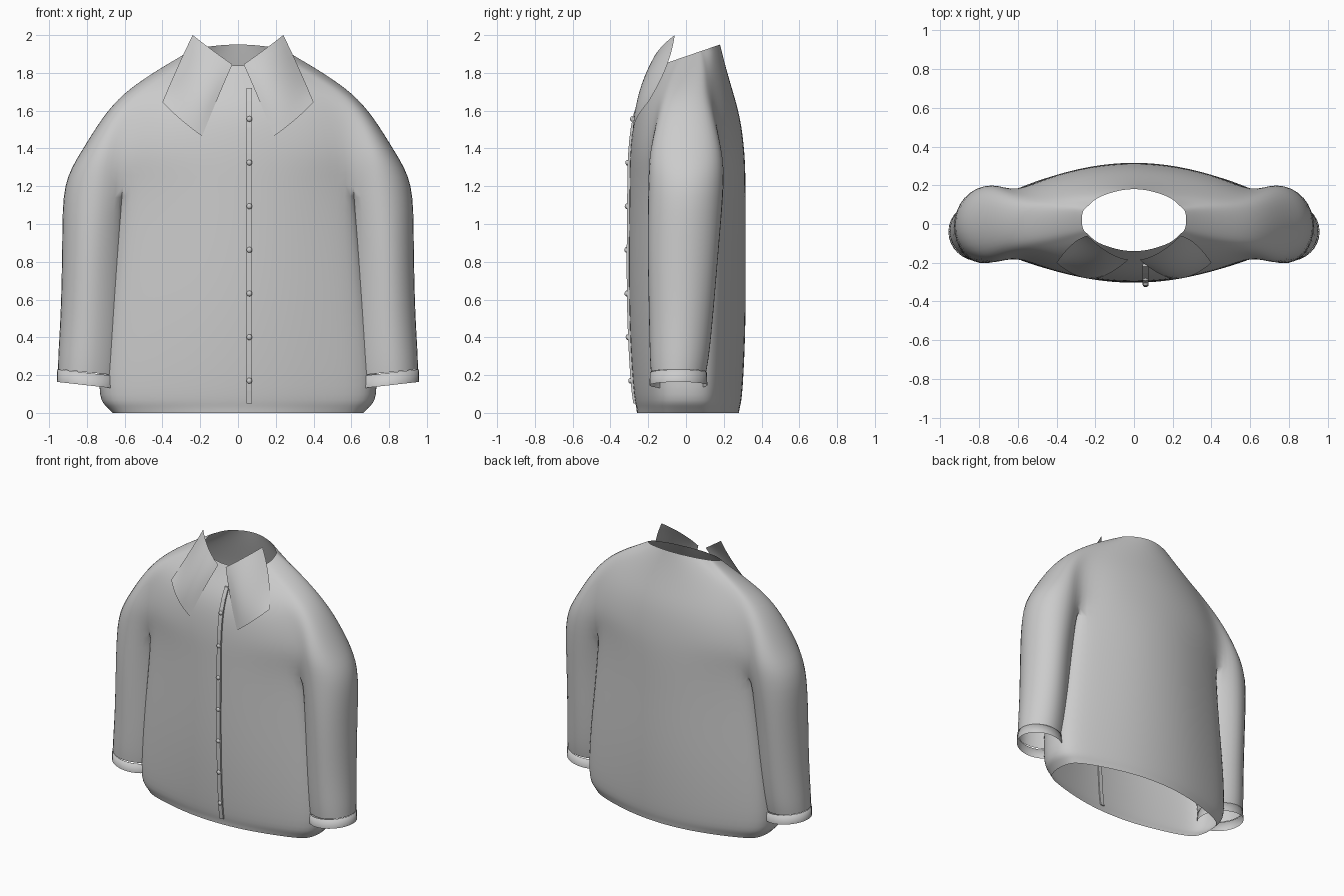
import bpy, bmesh, math
from mathutils import Vector

if "Cube" in bpy.data.objects:
    bpy.data.objects.remove(bpy.data.objects["Cube"])


def make_object(name, bm, mirror=True):
    bmesh.ops.recalc_face_normals(bm, faces=bm.faces)
    me = bpy.data.meshes.new(name)
    bm.to_mesh(me)
    bm.free()
    for p in me.polygons:
        p.use_smooth = True
    ob = bpy.data.objects.new(name, me)
    bpy.context.collection.objects.link(ob)
    if mirror:
        m = ob.modifiers.new("mirror", 'MIRROR')
        m.merge_threshold = 0.0005
    return ob


def bridge(bm, a, b, closed=False):
    n = len(a)
    for i in range(n if closed else n - 1):
        j = (i + 1) % n
        bm.faces.new((a[i], a[j], b[j], b[i]))


def arc(x_end, y_mid, y_end):
    # front or back panel, from the centre line out to the armhole
    return [(x_end * u, y_mid + (y_end - y_mid) * u * u) for u in (0, .37, .72, 1)]


def add_ring(bm, pts, zf, zb, yf, yb):
    return [bm.verts.new((x, y, zf + (zb - zf) * (y - yf) / (yb - yf))) for x, y in pts]


# Shirt body: right half, torso and sleeve in one sheet
bm = bmesh.new()

# Yoke and shoulder rings: z front, z back, y front, y back,
# armhole x, y, sleeve crown x, y, outer x, centre y
yoke = [
    (1.20, 1.20, -.300, .315, .61, .160, .74, .20, .915, 0),
    (1.38, 1.38, -.295, .308, .60, .180, .71, .19, .83, 0),
    (1.55, 1.56, -.275, .285, .55, .165, .64, .15, .72, 0),
    (1.67, 1.71, -.235, .245, .45, .150, .53, .12, .60, 0),
    (1.76, 1.84, -.185, .208, .32, .130, .38, .10, .44, .01),
    (1.84, 1.95, -.140, .180, .20, .107, .24, .07, .27, .02),
]
rings = []
for zf, zb, yf, yb, xn, yn, sx, ys, w, yc in yoke:
    xo = sx + (w - sx) * .72
    pts = arc(xn, yf, yc - yn)
    pts += [(sx, yc - ys), (xo, yc - ys * .7), (w, yc), (xo, yc + ys * .7), (sx, yc + ys)]
    pts += arc(xn, yb, yc + yn)[::-1]
    rings.append(add_ring(bm, pts, zf, zb, yf, yb))
for a, b in zip(rings, rings[1:]):
    bridge(bm, a, b)

# Underarm seam shared by torso and sleeve
first = rings[0]
seam = [bm.verts.new((.61, y, 1.22)) for y in (-.09, 0, .09)]

# Torso below the armpit: z, y front, y back, side panel x, y, half width
prev = first[:4] + seam + first[9:]
for z, yf, yb, xn, yn, w in [
        (.90, -.303, .315, .60, .165, .66), (.50, -.300, .315, .63, .165, .71),
        (.14, -.280, .300, .645, .16, .735), (.04, -.265, .287, .62, .15, .70),
        (0, -.260, .280, .60, .14, .665)]:
    xs = xn + (w - xn) * .8
    pts = arc(xn, yf, -yn) + [(xs, -yn * .55), (w, 0), (xs, yn * .55)] + arc(xn, yb, yn)[::-1]
    ring = add_ring(bm, pts, z, z, yf, yb)
    bridge(bm, prev, ring)
    prev = ring

# Sleeve: z, inner x, outer x, front y, back y
prev = first[3:10] + seam[::-1]
angles = (-140, -90, -45, 0, 45, 90, 140, 160, 180, 200)
for z, x0, x1, y0, y1 in [
        (.90, .60, .93, -.205, .178), (.55, .615, .938, -.198, .148),
        (.32, .63, .95, -.193, .125), (.215, .642, .953, -.187, .108)]:
    cx, cy, rx, ry = (x0 + x1) / 2, (y0 + y1) / 2, (x1 - x0) / 2, (y1 - y0) / 2
    ring = []
    for a in angles:
        c, s = math.cos(math.radians(a)), math.sin(math.radians(a))
        ring.append(bm.verts.new((cx + rx * c, cy + ry * s, z + .016 * c)))
    bridge(bm, prev, ring, True)
    prev = ring

body = make_object("shirt_body", bm)
sub = body.modifiers.new("smooth", 'SUBSURF')
sub.levels = sub.render_levels = 2

# Push the cage out so the smoothed surface passes through the rings
target = [v.co.copy() for v in body.data.vertices]
for _ in range(3):
    dg = bpy.context.evaluated_depsgraph_get()
    ev = body.evaluated_get(dg)
    now = [ev.data.vertices[i].co.copy() for i in range(len(target))]
    for v, t, c in zip(body.data.vertices, target, now):
        d = (t - c) * .8
        if d.length < .1:
            v.co += d
        if t.x == 0:
            v.co.x = 0
    body.data.update()
    body.update_tag()
    bpy.context.view_layer.update()

# Cuffs
bm = bmesh.new()
loops = []
for z, grow in ((.212, 0), (.212, .004), (.146, .006)):
    loop = []
    for i in range(32):
        c, s = math.cos(math.tau * i / 32), math.sin(math.tau * i / 32)
        loop.append(bm.verts.new((.798 + (.155 + grow) * c, -.04 + (.147 + grow) * s, z + .018 * c)))
    loops.append(loop)
for a, b in zip(loops, loops[1:]):
    bridge(bm, a, b, True)
make_object("cuffs", bm)

# Collar flaps: quadratic patch through three rows
rows = [
    [(.03, -.185, 1.845), (.135, -.145, 1.92), (.24, -.06, 2.0)],
    [(.11, -.245, 1.66), (.215, -.225, 1.74), (.32, -.105, 1.83)],
    [(.19, -.283, 1.465), (.30, -.265, 1.55), (.40, -.20, 1.645)],
]


def quad(p, t):
    a, b, c = (Vector(q) for q in p)
    return a * (2 * t - 1) * (t - 1) + b * 4 * t * (1 - t) + c * t * (2 * t - 1)


bm = bmesh.new()
N = 10
grid = [[bm.verts.new(quad([quad(r, i / N) for r in rows], j / N)) for i in range(N + 1)]
        for j in range(N + 1)]
for a, b in zip(grid, grid[1:]):
    bridge(bm, a, b)
make_object("collar", bm)

# Button placket, laid on the front surface
bpy.context.view_layer.update()


def front_y(z):
    hit, loc, _, _ = body.ray_cast(Vector((.06, -2, z)), Vector((0, 1, 0)))
    return loc.y if hit else -.29


bm = bmesh.new()
prev = None
for i in range(25):
    z = .05 + 1.67 * i / 24
    y = front_y(z)
    sec = [bm.verts.new((x, y + d, z)) for x, d in
           ((.045, .008), (.045, -.012), (.075, -.012), (.075, .008))]
    if prev:
        bridge(bm, prev, sec, True)
    else:
        bm.faces.new(sec)
    prev = sec
bm.faces.new(prev)
placket = make_object("placket", bm, False)
for p in placket.data.polygons:
    p.use_smooth = False

# Buttons
bm = bmesh.new()
for i in range(7):
    z = .17 + .231 * i
    ret = bmesh.ops.create_uvsphere(bm, u_segments=12, v_segments=8, radius=.015)
    for v in ret["verts"]:
        v.co = Vector((v.co.x + .06, v.co.y * .7 + front_y(z) - .014, v.co.z + z))
make_object("buttons", bm, False)
